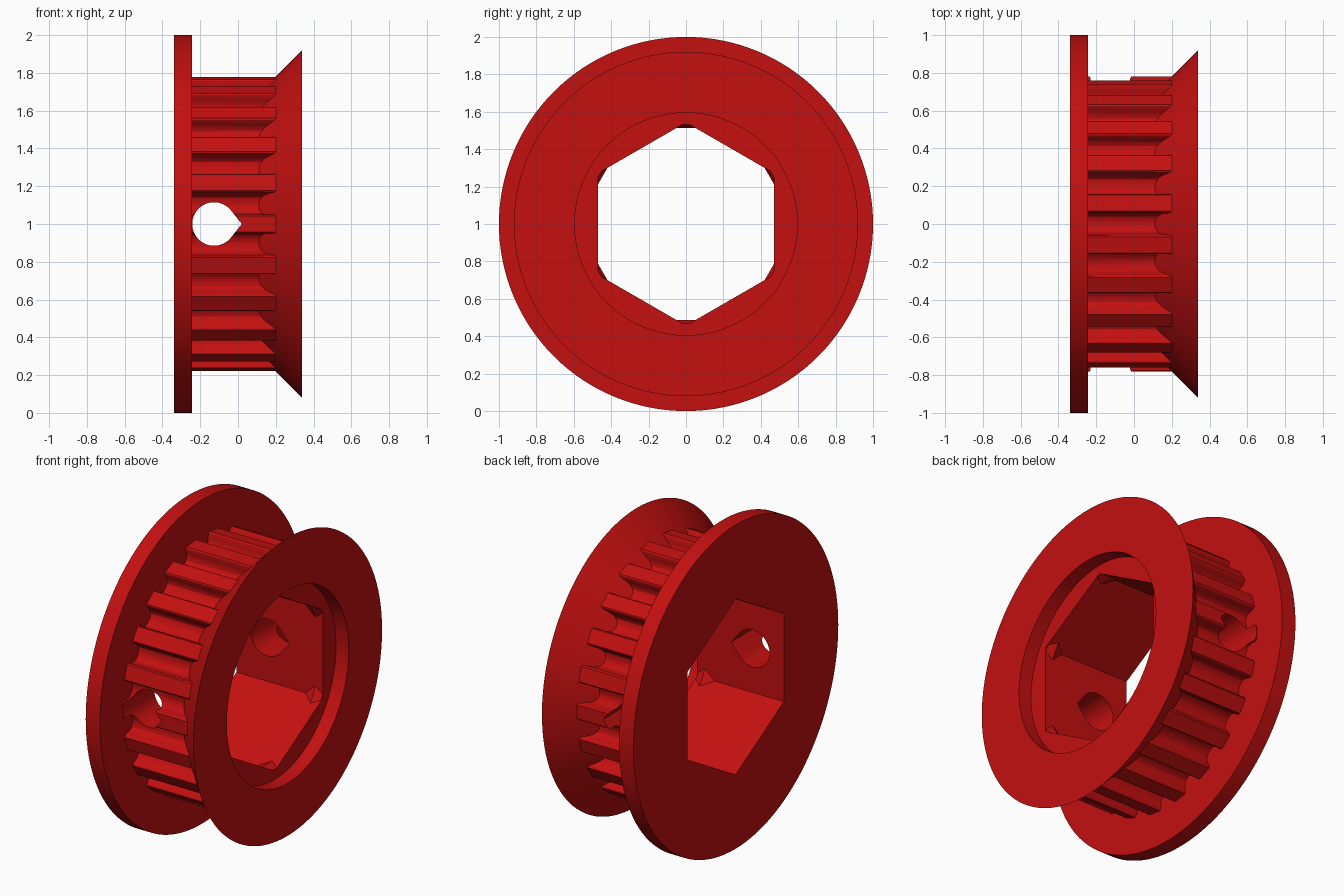
import bpy, bmesh, math
from mathutils import Vector

if "Cube" in bpy.data.objects:
    bpy.data.objects.remove(bpy.data.objects["Cube"])

red = bpy.data.materials.new("red plastic")
red.diffuse_color = (0.55, 0.005, 0.005, 1)
red.use_nodes = True
red.node_tree.nodes["Principled BSDF"].inputs["Base Color"].default_value = red.diffuse_color


def make(name, rings, caps=True):
    """Skin a list of equal-length rings of points into a closed solid."""
    bm = bmesh.new()
    vs = [[bm.verts.new(p) for p in r] for r in rings]
    n = len(vs[0])
    for a, b in zip(vs, vs[1:]):
        for i in range(n):
            j = (i + 1) % n
            bm.faces.new((a[i], a[j], b[j], b[i]))
    if caps:
        bm.faces.new(vs[0])
        bm.faces.new(vs[-1])
    bmesh.ops.recalc_face_normals(bm, faces=bm.faces)
    me = bpy.data.meshes.new(name)
    bm.to_mesh(me)
    bm.free()
    me.materials.append(red)
    ob = bpy.data.objects.new(name, me)
    bpy.context.collection.objects.link(ob)
    return ob


def ring(x, r, n=128, start=0.0):
    return [Vector((x, r * math.cos(start + 2 * math.pi * i / n),
                    1 + r * math.sin(start + 2 * math.pi * i / n))) for i in range(n)]


def combine(ob, other, op):
    m = ob.modifiers.new(op, 'BOOLEAN')
    m.operation, m.object, m.solver = op, other, 'EXACT'
    bpy.context.view_layer.objects.active = ob
    bpy.ops.object.modifier_apply(modifier=m.name)
    bpy.data.objects.remove(other)


# Toothed drum: 22 rounded grooves, lands left between them
TEETH = 22
half = [(0.068, 0.778), (0.061, 0.772), (0.057, 0.758), (0.056, 0.74),
        (0.051, 0.718), (0.04, 0.702), (0.022, 0.693)]
groove = [(-t, r) for t, r in half] + [(0, 0.69)] + [(t, r) for t, r in reversed(half)]
profile = []
for k in range(TEETH):
    a = 2 * math.pi * (k + 0.5) / TEETH
    c, s = math.cos(a), math.sin(a)
    profile += [(r * c - t * s, 1 + r * s + t * c) for t, r in groove]
pulley = make("toothed_pulley", [[Vector((x, y, z)) for y, z in profile] for x in (-0.29, 0.27)])

# Flat disc flange on the left, conical flange on the right
combine(pulley, make("disc_flange", [ring(-0.34, 1), ring(-0.243, 1)]), 'UNION')
combine(pulley, make("cone_flange", [ring(0.06, 0.64), ring(0.34, 0.92)]), 'UNION')

# Hexagonal bore, round counterbore and teardrop screw hole
HEX = 0.47 / math.cos(math.pi / 6)
combine(pulley, make("hex_cutter", [ring(x, HEX, 6, math.pi / 6) for x in (-0.5, 0.5)]), 'DIFFERENCE')
combine(pulley, make("counterbore_cutter", [ring(0.253, 0.595), ring(0.5, 0.595)]), 'DIFFERENCE')
drop = [(-0.127 + 0.115 * math.cos(math.radians(d)), 1 + 0.115 * math.sin(math.radians(d)))
        for d in range(40, 321, 8)] + [(0.02, 1)]
combine(pulley, make("screw_hole_cutter", [[Vector((x, y, z)) for x, z in drop] for y in (-1.2, 1.2)]),
        'DIFFERENCE')

bpy.context.view_layer.objects.active = pulley
pulley.select_set(True)
bpy.ops.object.shade_smooth_by_angle(angle=math.radians(28))

# Small retaining wedges in the six corners of the bore
for k in range(6):
    a = math.pi / 6 + k * math.pi / 3
    out = Vector((0, math.cos(a), math.sin(a)))
    side = Vector((0, -math.sin(a), math.cos(a)))
    rings = []
    for x, w in ((0.14, 0.006), (0.2, 0.05), (0.25, 0.018)):
        base = Vector((x, 0, 1))
        inner = HEX - w * math.tan(math.pi / 6)
        rings.append([base + out * (HEX + 0.002), base + out * inner + side * w,
                      base + out * inner - side * w])
    make("corner_wedge_%d" % (k + 1), rings)
